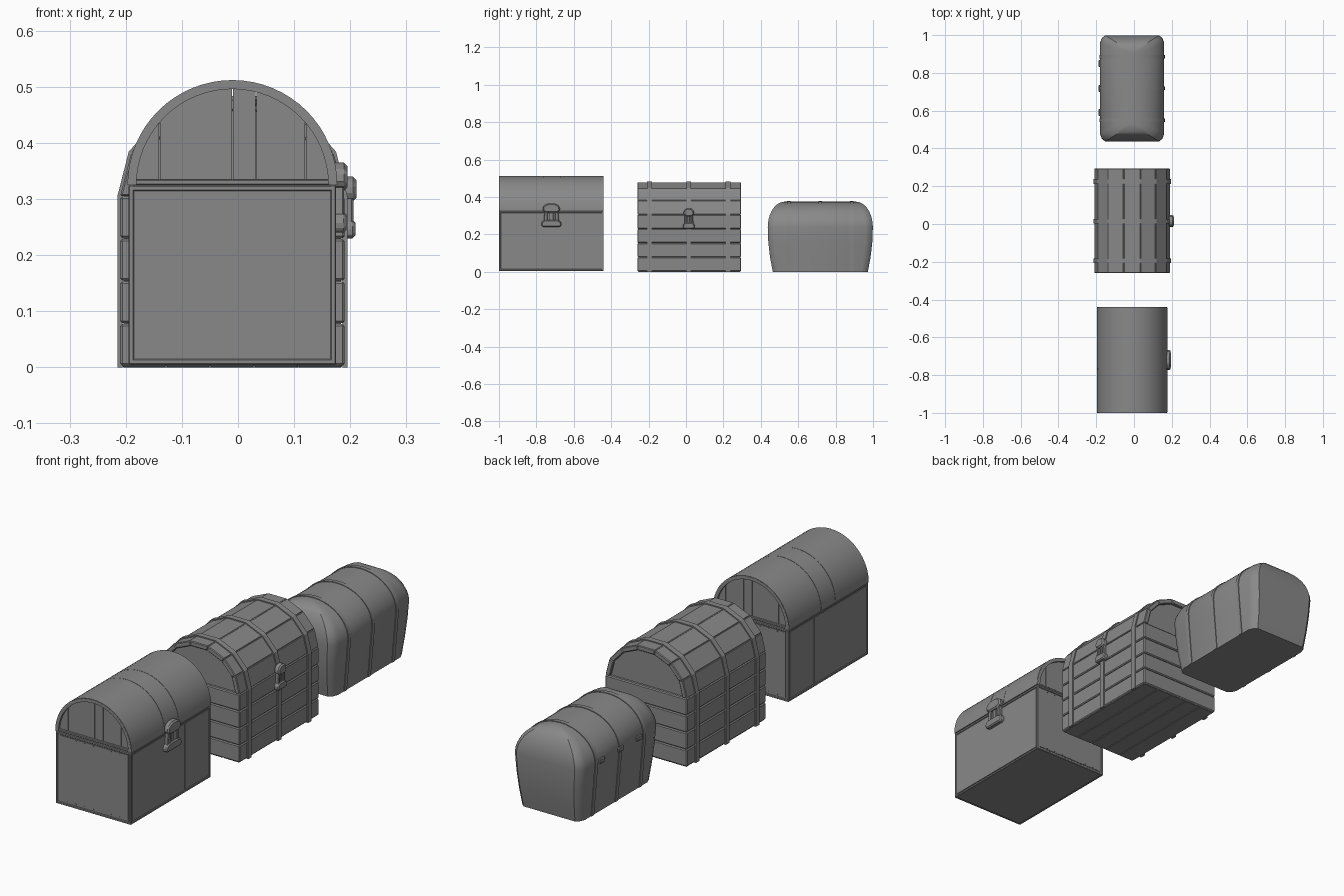
import bpy, bmesh
from math import cos, sin, pi, sqrt, radians

if "Cube" in bpy.data.objects:
    bpy.data.objects.remove(bpy.data.objects["Cube"], do_unlink=True)

grey = bpy.data.materials.new("plain_grey")
grey.use_nodes = True
grey.diffuse_color = (0.25, 0.25, 0.25, 1)
grey.node_tree.nodes["Principled BSDF"].inputs["Base Color"].default_value = (0.25, 0.25, 0.25, 1)

CX = -0.01  # shared centre line of the three chests


def finish(name, bm, bevel=0, smooth=False):
    bmesh.ops.recalc_face_normals(bm, faces=bm.faces)
    mesh = bpy.data.meshes.new(name)
    bm.to_mesh(mesh)
    bm.free()
    mesh.materials.append(grey)
    ob = bpy.data.objects.new(name, mesh)
    bpy.context.scene.collection.objects.link(ob)
    if bevel:
        mod = ob.modifiers.new("edge", 'BEVEL')
        mod.width, mod.segments = bevel, 1
    if smooth:
        bpy.ops.object.select_all(action='DESELECT')
        ob.select_set(True)
        bpy.context.view_layer.objects.active = ob
        bpy.ops.object.shade_smooth_by_angle(angle=radians(32))
    return ob


def prism(name, pts, y0, y1, bevel=0, smooth=False):
    """Outline in x, z extruded along y."""
    bm = bmesh.new()
    a = [bm.verts.new((x, y0, z)) for x, z in pts]
    b = [bm.verts.new((x, y1, z)) for x, z in pts]
    bm.faces.new(a)
    bm.faces.new(b)
    for i in range(len(a)):
        j = (i + 1) % len(a)
        bm.faces.new((a[i], a[j], b[j], b[i]))
    return finish(name, bm, bevel, smooth)


def box(name, x0, x1, y0, y1, z0, z1, bevel=0):
    return prism(name, [(x0, z0), (x1, z0), (x1, z1), (x0, z1)], y0, y1, bevel)


def shell(name, outer, inner, y0, y1, smooth=True):
    """Open strip between two matching x, z paths, extruded along y."""
    bm = bmesh.new()
    rings = [[bm.verts.new(v) for v in ((o[0], y0, o[1]), (o[0], y1, o[1]),
                                        (i[0], y1, i[1]), (i[0], y0, i[1]))]
             for o, i in zip(outer, inner)]
    for p, q in zip(rings, rings[1:]):
        for k in range(4):
            m = (k + 1) % 4
            bm.faces.new((p[k], p[m], q[m], q[k]))
    bm.faces.new(rings[0])
    bm.faces.new(rings[-1])
    return finish(name, bm, 0, smooth)


def arch(rx, rz, base, n):
    return [(CX + rx * cos(pi * i / n), base + rz * sin(pi * i / n)) for i in range(n + 1)]


def side_plate(name, outline, x0, x1, bevel):
    """Outline in y, z extruded along x."""
    bm = bmesh.new()
    face = bm.faces.new([bm.verts.new((x0, y, z)) for y, z in outline])
    new = bmesh.ops.extrude_face_region(bm, geom=[face])["geom"]
    bmesh.ops.translate(bm, vec=(x1 - x0, 0, 0),
                        verts=[v for v in new if isinstance(v, bmesh.types.BMVert)])
    return finish(name, bm, bevel)


def latch(prefix, x, yc, z, w, h, d):
    """Domed hasp, two straps, lock bolt and flared foot."""
    def pts(half):
        return [(yc + s * w * u, z + h * v) for s, part in ((1, half), (-1, half[::-1]))
                for u, v in part]
    side_plate(prefix + "_hasp_cap", pts([(.45, .6), (.85, .68), (.8, .88), (.35, 1)]),
               x - .01, x + d, .006)
    for s in (-1, 1):
        side_plate(prefix + "_hasp_strap", [(yc + s * w * u, z + h * v) for u, v in
                   ((.35, .2), (.75, .2), (.65, .7), (.35, .7))], x - .01, x + d * .7, .003)
    side_plate(prefix + "_lock_bolt", pts([(.2, .15), (.2, .75)]), x - .01, x + d * .5, .002)
    side_plate(prefix + "_lock_foot", pts([(.85, 0), (1, .1), (.9, .24), (.55, .3)]),
               x - .01, x + d * .9, .005)


# ---- Front chest: framed box with a half-round lid
Y0, Y1, X0, X1, R, SEAT = -1.0, -0.44, -0.195, 0.175, 0.185, 0.325
box("framed_body", X0 + .004, X1 - .004, Y0 + .004, Y1 - .004, .006, SEAT)
for xa in (X0, X1 - .01):
    for ya in (Y0, Y1 - .01):
        box("framed_corner_post", xa, xa + .01, ya, ya + .01, .005, SEAT, .002)
for za in (.005, SEAT - .011):
    for ya in (Y0, Y1 - .01):
        box("framed_end_rail", X0, X1, ya, ya + .01, za, za + .01, .002)
    for xa in (X0, X1 - .01):
        box("framed_side_rail", xa, xa + .01, Y0, Y1, za, za + .01, .002)
for ya, yb in ((Y0 + .012, -.622), (-.62, Y1 - .012)):
    box("framed_side_panel", X0 + .001, X1 - .001, ya, yb, .018, SEAT - .014)
box("framed_end_panel", X0 + .016, X1 - .016, Y0 + .002, Y1 - .002, .02, SEAT - .015)
for k in range(7):
    for z in (.025, SEAT - .02):
        x = CX + (k - 3) * .043
        box("framed_rivet", x - .002, x + .002, Y0, Y1, z - .002, z + .002)

outer = arch(R + .002, R + .002, SEAT, 32)
shell("round_lid_liner", arch(R, R, SEAT, 32), arch(R - .014, R - .014, SEAT, 32), Y0, Y1)
cuts = [Y0, -.766, -.667, Y1]
for ya, yb in zip(cuts, cuts[1:]):
    shell("round_lid_section", outer, arch(R - .01, R - .01, SEAT, 32), ya + .0008, yb - .0008)
box("round_lid_sill", X0 + .005, X1 - .005, Y0 + .003, Y1 - .003, SEAT, SEAT + .01, .002)

# Upright boards closing both lid ends
r = R - .012
edges = [CX - r, -.14, -.01, .032, .12, CX + r]
for xa, xb in zip(edges, edges[1:]):
    xa, xb = xa + .001, xb - .001
    top = []
    for k in range(9):
        x = xb + (xa - xb) * k / 8
        top.append((x, SEAT + .001 + sqrt(max(0, r * r - (x - CX) ** 2))))
    prism("round_lid_end_board", [(xa, SEAT)] + [(xb, SEAT)] + top, Y0 + .01, Y1 - .01)
latch("round_chest", X1, -.72, .24, .055, .125, .02)

# ---- Middle chest: stacked boards, faceted lid and metal bands
Y0, Y1, HX, SEAT = -0.26, 0.295, 0.2, 0.305
box("board_chest_core", CX - HX + .006, CX + HX - .006, Y0 + .006, Y1 - .006, .004, SEAT)
for k in range(4):
    z = .003 + k * .0757
    box("body_board", CX - HX, CX + HX, Y0, Y1, z, z + .0745, .004)
for k in range(5):
    xa = CX - HX + .004 + k * .0785
    box("bottom_board", xa, xa + .077, Y0 + .004, Y1 - .004, 0, .01, .002)

facets = arch(HX, .178, SEAT, 7)
inner = arch(HX - .022, .156, SEAT, 7)
for k in range(7):
    prism("lid_plank", [facets[k], facets[k + 1], inner[k + 1], inner[k]], Y0, Y1, .003)
prism("lid_end_wall", arch(HX - .02, .158, SEAT + .001, 7), Y0 + .012, Y1 - .012)

band_out = [(CX + HX + .005, 0)] + arch(HX + .005, .183, SEAT, 7) + [(CX - HX - .005, 0)]
band_in = [(CX + HX - .004, 0)] + arch(HX - .004, .174, SEAT, 7) + [(CX - HX + .004, 0)]
for y in (-.195, .015, .225):
    shell("metal_band", band_out, band_in, y - .0125, y + .0125, False)
latch("board_chest", CX + HX + .003, .015, .23, .033, .11, .018)

# ---- Back chest: tapered trunk with swelling ends and a rounded lid
YC, HW, RIM, RISE = .718, .17, .238, .137


def trunk_profile(grow=0):
    left = [(-.15 - grow, 0), (-.157 - grow, .08), (-.164 - grow, .16)]
    dome = [(-(HW + grow) * cos(pi * i / 20), RIM + (RISE + grow) * sin(pi * i / 20))
            for i in range(21)]
    return left + dome + [(-x, z) for x, z in left[::-1]]


def half_length(z):
    if z <= RIM:
        return .281 - .027 * ((RIM - z) / RIM) ** 2
    return .281 - .091 * (1 - sqrt(max(0, 1 - ((z - RIM) / RISE) ** 2)))


bm = bmesh.new()
stations = []
for t, s in ((-1, .84), (-.95, .94), (-.86, 1), (0, 1), (.86, 1), (.95, .94), (1, .84)):
    stations.append([bm.verts.new((CX + x * s, YC + t * half_length(z), z))
                     for x, z in trunk_profile()])
n = len(stations[0])
for a, b in zip(stations, stations[1:]):
    for i in range(n - 1):
        bm.faces.new((a[i], a[i + 1], b[i + 1], b[i]))
for ring in (stations[0], stations[-1]):
    for i in range(n // 2 - 1):
        bm.faces.new((ring[i], ring[i + 1], ring[n - 2 - i], ring[n - 1 - i]))
    bm.faces.new((ring[n // 2 - 1], ring[n // 2], ring[n // 2 + 1]))
bm.faces.new([s[0] for s in stations] + [s[-1] for s in stations[::-1]])
finish("rounded_trunk", bm, 0, True)

# Thin straps over the trunk and hinge knuckles behind it
for y in (.55, YC, .886):
    shell("trunk_strap", [(CX + x, z) for x, z in trunk_profile(.003)],
          [(CX + x, z) for x, z in trunk_profile(-.004)], y - .009, y + .009)
for y in (.59, YC, .85):
    box("trunk_hinge", CX - HW - .008, CX - HW + .004, y - .018, y + .018, RIM - .01, RIM + .01, .003)
